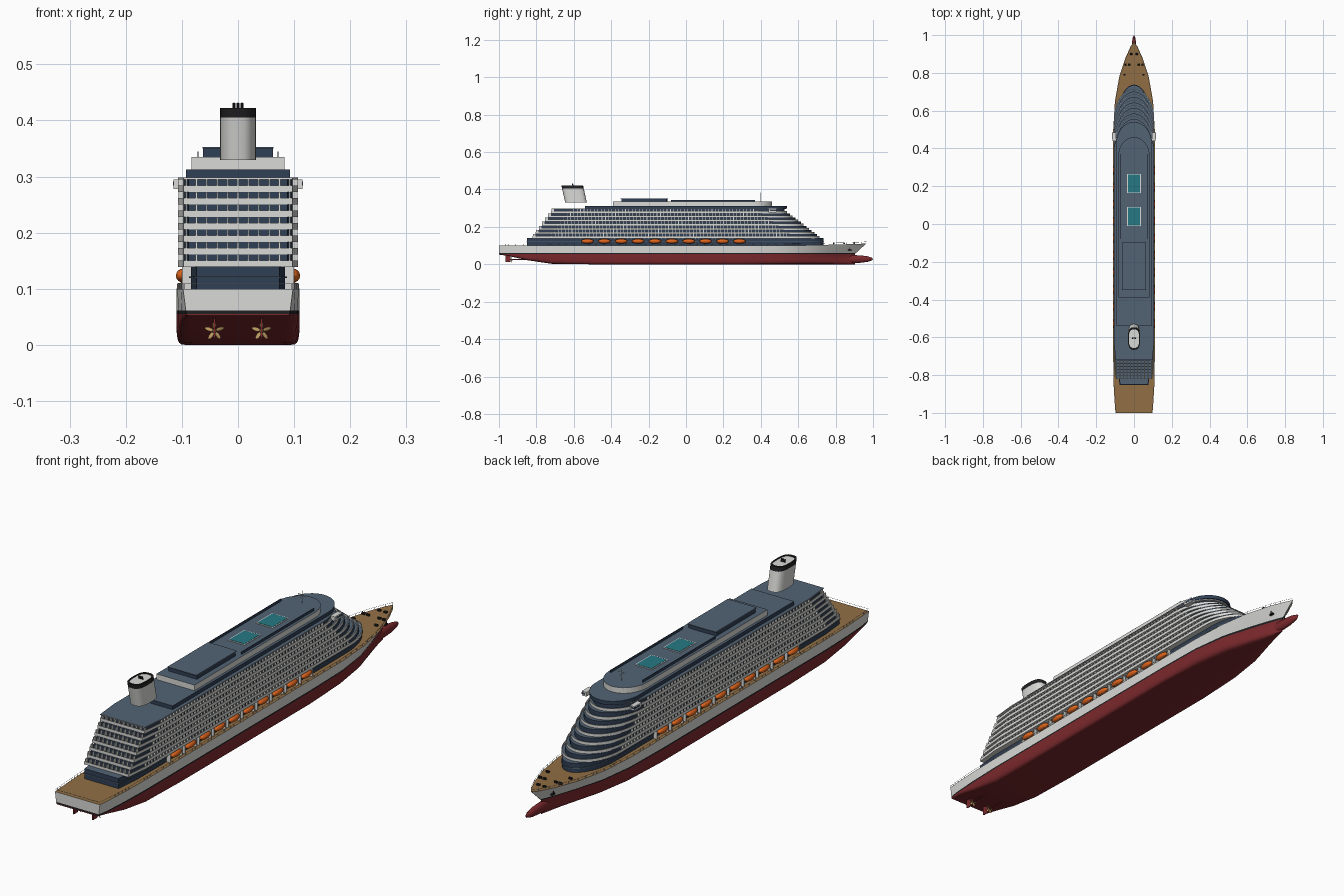
import bpy, bmesh
from math import sin, cos, pi, radians
from mathutils import Matrix, Vector

cube = bpy.data.objects.get("Cube")
if cube:
    bpy.data.objects.remove(cube)


def material(name, *rgb):
    m = bpy.data.materials.new(name)
    m.use_nodes = True
    m.diffuse_color = (*rgb, 1)
    m.node_tree.nodes["Principled BSDF"].inputs["Base Color"].default_value = (*rgb, 1)
    return m


MATS = [material("white_paint", .7, .7, .68), material("roof_blue", .085, .125, .175),
        material("navy_glass", .03, .05, .09), material("red_antifouling", .2, .022, .026),
        material("teak_deck", .29, .16, .06), material("pool_water", .02, .19, .23),
        material("lifeboat_orange", .75, .13, .012), material("black_paint", .015, .015, .017),
        material("bronze", .5, .32, .12)]
WHITE, ROOF, GLASS, RED, TEAK, WATER, ORANGE, BLACK, BRONZE = range(len(MATS))


def finish(name, bm, smooth=False):
    bmesh.ops.recalc_face_normals(bm, faces=bm.faces[:])
    mesh = bpy.data.meshes.new(name)
    bm.to_mesh(mesh)
    bm.free()
    for m in MATS:
        mesh.materials.append(m)
    ob = bpy.data.objects.new(name, mesh)
    bpy.context.collection.objects.link(ob)
    if smooth:
        bpy.ops.object.select_all(action='DESELECT')
        ob.select_set(True)
        bpy.context.view_layer.objects.active = ob
        bpy.ops.object.shade_smooth_by_angle(angle=radians(35))
    return ob


def paint(verts, mat):
    for f in {f for v in verts for f in v.link_faces}:
        f.material_index = mat


def box(bm, x0, x1, y0, y1, z0, z1, mat):
    m = Matrix.Translation(((x0 + x1) / 2, (y0 + y1) / 2, (z0 + z1) / 2))
    m = m @ Matrix.Diagonal((abs(x1 - x0), y1 - y0, z1 - z0, 1))
    paint(bmesh.ops.create_cube(bm, size=1, matrix=m)["verts"], mat)


def ball(bm, centre, radii, mat, rot=Matrix(), u=14, v=8):
    m = Matrix.Translation(centre) @ rot @ Matrix.Diagonal((*radii, 1))
    paint(bmesh.ops.create_uvsphere(bm, u_segments=u, v_segments=v, radius=1, matrix=m)["verts"], mat)


def rod(bm, a, b, r, mat, sides=8):
    a, b = Vector(a), Vector(b)
    m = Matrix.Translation((a + b) / 2) @ (b - a).to_track_quat('Z', 'Y').to_matrix().to_4x4()
    paint(bmesh.ops.create_cone(bm, cap_ends=True, segments=sides, radius1=r, radius2=r,
                                depth=(b - a).length, matrix=m)["verts"], mat)


def loft(bm, rings, mats, top=None, bottom=None):
    loops = [[bm.verts.new(p) for p in ring] for ring in rings]
    for lo, hi, mat in zip(loops, loops[1:], mats):
        for i in range(len(lo)):
            j = (i + 1) % len(lo)
            bm.faces.new((lo[i], lo[j], hi[j], hi[i])).material_index = mat
    for loop, mat in ((loops[-1], top), (loops[0], bottom)):
        if mat is not None:
            bm.faces.new(loop).material_index = mat


# Deck plan: tapered stern, straight sides, elliptical front
def plan(back, front, w, nose, taper=.01, steps=20):
    arc = [(w * cos(pi * i / steps), front - nose + nose * sin(pi * i / steps)) for i in range(steps + 1)]
    return [(taper - w, back), (w - taper, back), (w, back + .1), *arc, (-w, back + .1)]


def at(points, z):
    return [(x, y, z) for x, y in points]


def slab(bm, points, z0, z1, side, top):
    loft(bm, [at(points, z0), at(points, z1)], [side], top, side)


# Hull stations: y, deck / waterline / bottom half widths, keel z, deck z
STATIONS = [(-1, .098, .092, .07, .052, .1), (-.95, .102, .1, .085, .045, .1),
            (-.85, .108, .106, .085, .022, .1), (-.72, .11, .11, .08, .003, .1),
            (-.5, .11, .11, .09, 0, .1), (.3, .11, .11, .092, 0, .1),
            (.5, .11, .105, .07, 0, .1), (.65, .101, .085, .04, 0, .102),
            (.78, .078, .052, .016, 0, .105), (.88, .045, .025, .006, 0, .108),
            (.94, .018, .008, .002, 0, .11), (.965, .001, .001, .001, 0, .112)]
WL = .055


def section(y, wd, ww, wb, zk, zd):
    pts = []
    for k in range(7):
        a = pi / 2 * k / 6
        pts.append((wb + (ww - wb) * sin(a) ** .5, zk + (WL - zk) * (1 - max(cos(a), 0) ** .5)))
    pts += [(ww + (wd - ww) * .15, WL + .006), (wd, zd)]
    rake = max(0, y - .6) * 3
    return [(x, y - rake * (zd - max(z, WL)), z) for x, z in pts]


bm = bmesh.new()
sides = [[[bm.verts.new((s * x, y, z)) for x, y, z in section(*st)] for st in STATIONS] for s in (1, -1)]
BANDS = [RED] * 6 + [BLACK, WHITE]
for side in sides:
    for a, b in zip(side, side[1:]):
        for k, mat in enumerate(BANDS):
            bm.faces.new((a[k], b[k], b[k + 1], a[k + 1])).material_index = mat
for i in range(len(STATIONS) - 1):
    for k, mat in ((0, RED), (-1, TEAK)):
        bm.faces.new([sides[0][i][k], sides[0][i + 1][k], sides[1][i + 1][k], sides[1][i][k]]).material_index = mat
for end in (0, -1):
    p, q = sides[0][end], sides[1][end]
    for k, mat in enumerate(BANDS):
        bm.faces.new((p[k], p[k + 1], q[k + 1], q[k])).material_index = mat
finish("hull", bm, True)

bm = bmesh.new()
ball(bm, (0, .9, .028), (.014, .1, .021), RED)
finish("bulbous_bow", bm, True)

# Rudders, shafts and propellers
bm = bmesh.new()
for x in (-.042, .042):
    box(bm, x - .002, x + .002, -.965, -.938, .012, .052, RED)
    rod(bm, (x, -.935, .025), (x, -.8, .025), .003, RED)
    ball(bm, (x, -.932, .025), (.004, .006, .004), BRONZE)
    for k in range(5):
        turn = Matrix.Rotation(2 * pi * k / 5, 4, 'Y')
        hub = Vector((x, -.932, .025))
        ball(bm, hub + turn @ Vector((0, 0, .01)), (.004, .001, .008), BRONZE,
             turn @ Matrix.Rotation(.5, 4, 'Z'), 8, 6)
finish("propulsion", bm, True)

# Deck edge railing
bm = bmesh.new()
for s in (1, -1):
    for a, b in zip(STATIONS, STATIONS[1:]):
        p, q = (Vector((s * max(st[1] - .002, 0), st[0], st[5])) for st in (a, b))
        lift = Vector((0, 0, .009))
        rod(bm, p + lift, q + lift, .0006, WHITE, 4)
        n = max(1, round((q - p).length / .02))
        for k in range(n):
            foot = p.lerp(q, k / n)
            rod(bm, foot, foot + lift, .0006, WHITE, 4)
rod(bm, (-.096, -.998, .109), (.096, -.998, .109), .0006, WHITE, 4)
finish("railing", bm)

# Lower deckhouse
bm = bmesh.new()
slab(bm, plan(-.85, .735, .084, .17), .1, .14, GLASS, ROOF)
slab(bm, plan(-.853, .738, .087, .17), .119, .122, ROOF, ROOF)
finish("lower_deckhouse", bm)

# Balcony decks, stepped back at both ends
DECKS, BASE, PITCH, HALF, NOSE = 7, .139, .0223, .107, .16
bm, dividers = bmesh.new(), bmesh.new()
for i in range(DECKS):
    z, back, front = BASE + PITCH * i, -.82 + .0165 * i, .715 - .029 * i
    outer, inner = plan(back, front, HALF, NOSE), plan(back + .002, front - .002, HALF - .002, NOSE)
    slab(bm, outer, z, z + .004, WHITE, ROOF)
    loft(bm, [at(outer, z + .004), at(outer, z + .0115), at(inner, z + .0115), at(inner, z + .004)], [WHITE] * 3)
    slab(bm, plan(back + .014, front - .014, HALF - .009, NOSE), z + .004, z + PITCH, GLASS, ROOF)
    y = back + .1
    while y < front - NOSE:
        for s in (1, -1):
            box(dividers, s * (HALF - .01), s * (HALF - .001), y, y + .003, z, z + PITCH, WHITE)
        y += .0185
    for k in range(-5, 6):
        x = k * .0185
        box(dividers, x - .0015, x + .0015, back + .001, back + .015, z, z + PITCH, WHITE)
slab(bm, plan(-.72, .535, HALF, NOSE), .295, .298, WHITE, ROOF)
finish("balcony_decks", bm)
finish("balcony_dividers", dividers)

# Bridge wings
bm = bmesh.new()
for s in (1, -1):
    box(bm, s * .095, s * .115, .44, .485, .278, .295, WHITE)
    box(bm, s * .1, s * .1155, .45, .4855, .284, .291, GLASS)
finish("bridge_wings", bm)

# Upper decks and their glass screens
bm = bmesh.new()
slab(bm, plan(-.54, .54, .093, .11, 0), .298, .313, GLASS, ROOF)
slab(bm, plan(-.39, .46, .083, .1, 0), .313, .335, WHITE, ROOF)
slab(bm, plan(-.345, -.1, .062, .003, 0), .335, .35, GLASS, ROOF)
slab(bm, plan(-.35, -.095, .063, .003, 0), .35, .353, ROOF, ROOF)
for s in (1, -1):
    box(bm, s * .07, s * .072, -.08, .37, .335, .345, GLASS)
finish("upper_decks", bm)

# Pools with pale surrounds
bm = bmesh.new()
for y in (.04, .215):
    box(bm, -.037, .037, y - .051, y + .051, .334, .3365, WHITE)
    box(bm, -.033, .033, y - .047, y + .047, .335, .3375, WATER)
finish("pools", bm)

# Raked funnel with exhaust pipes
bm = bmesh.new()


def funnel_ring(z, scale=1):
    ring = []
    for k in range(28):
        c, s = cos(2 * pi * k / 28), sin(2 * pi * k / 28)
        x, y = (abs(v) ** .7 * (1 if v > 0 else -1) for v in (c, s))
        ring.append((.032 * scale * x, -.588 - (z - .33) * .22 + .058 * scale * y, z))
    return ring


loft(bm, [funnel_ring(.33), funnel_ring(.405), funnel_ring(.422), funnel_ring(.422, .85), funnel_ring(.419, .85)],
     [WHITE, BLACK, BLACK, BLACK], WHITE, WHITE)
for x in (-.007, 0, .007):
    rod(bm, (x, -.602, .41), (x, -.607, .431), .0028, BLACK)
finish("funnel", bm, True)

# Mast
bm = bmesh.new()
rod(bm, (0, .4, .335), (0, .4, .383), .0012, WHITE)
rod(bm, (-.018, .4, .368), (.018, .4, .368), .001, WHITE)
rod(bm, (0, .388, .36), (0, .412, .36), .001, WHITE)
finish("mast", bm)

# Lifeboats and davits
boats, davits = bmesh.new(), bmesh.new()
for k in range(10):
    y = -.527 + .0903 * k
    for s in (1, -1):
        ball(boats, (s * .098, y, .1235), (.013, .033, .0125), ORANGE)
        for d in (-.036, .036):
            box(davits, s * .084, s * .1, y + d - .0015, y + d + .0015, .1, .139, WHITE)
finish("lifeboats", boats, True)
finish("davits", davits)

# Bow winches and anchors
bm = bmesh.new()
for s in (1, -1):
    for x, y in ((.045, .845), (.025, .845), (.014, .9), (.05, .79)):
        rod(bm, (s * x - .006, y, .112), (s * x + .006, y, .112), .005, BLACK)
    rod(bm, (s * .035, .875, .09), (s * .033, .875, .076), .002, BLACK)
    box(bm, s * .028, s * .036, .866, .884, .074, .08, BLACK)
finish("bow_fittings", bm)
